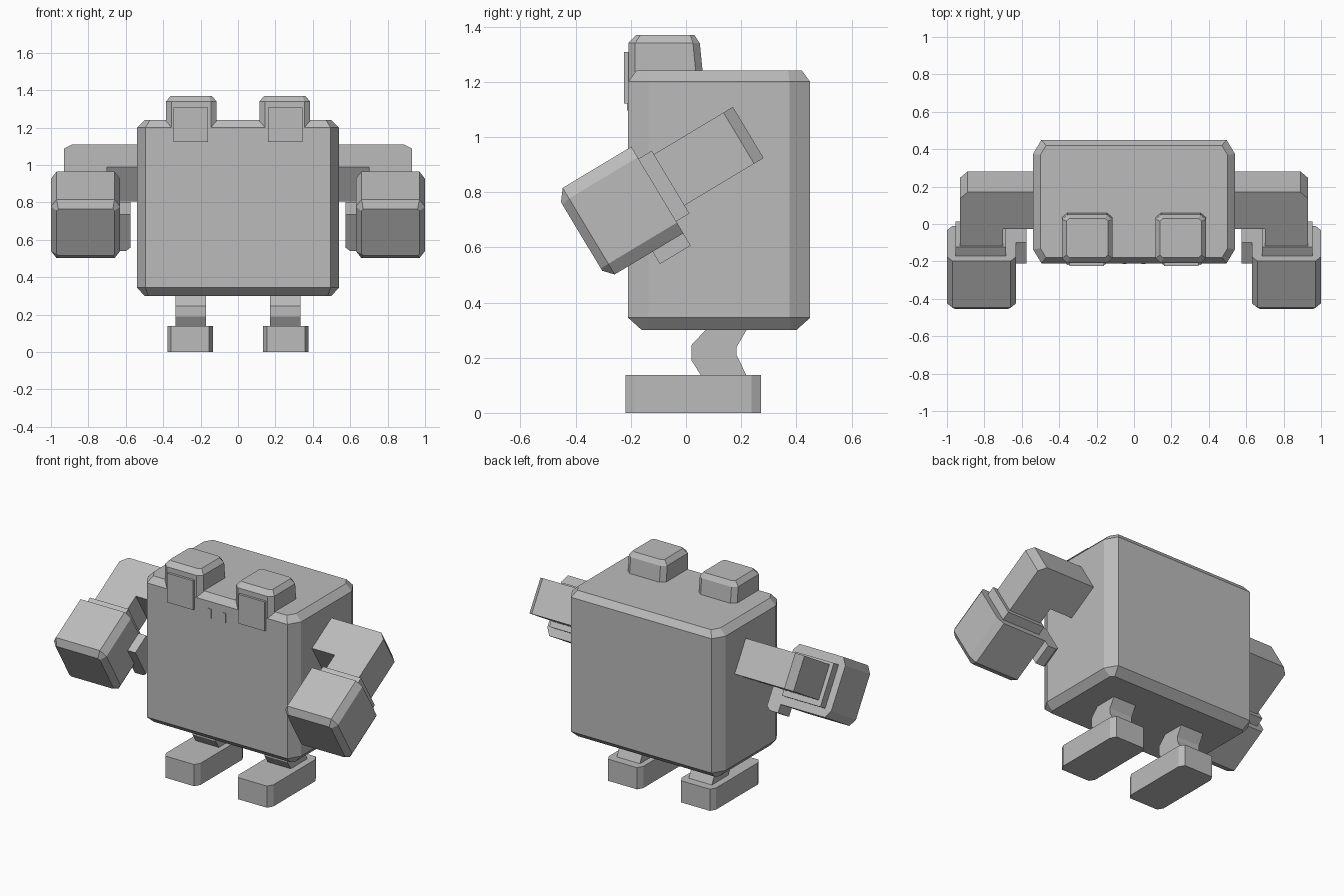
import bpy, bmesh, math
from mathutils import Matrix, Vector

if "Cube" in bpy.data.objects:
    bpy.data.objects.remove(bpy.data.objects["Cube"])

GREY = (0.5, 0.5, 0.5, 1)
mat = bpy.data.materials.new("plain grey")
mat.use_nodes = True
mat.diffuse_color = GREY
mat.node_tree.nodes["Principled BSDF"].inputs["Base Color"].default_value = GREY

# Tilted arm frame: local x across, local y up the arm's face, local z towards the hand
tilt = math.radians(31)
s, c = math.sin(tilt), math.cos(tilt)
ARM = Matrix(((1, 0, 0, 0), (0, -s, -c, 0.17), (0, c, -s, 1.109), (0, 0, 0, 1)))


def finish(name, bm, mirrored, frame):
    bmesh.ops.recalc_face_normals(bm, faces=bm.faces)
    bm.transform(frame)
    mesh = bpy.data.meshes.new(name)
    bm.to_mesh(mesh)
    bm.free()
    mesh.materials.append(mat)
    obj = bpy.data.objects.new(name, mesh)
    bpy.context.collection.objects.link(obj)
    if mirrored:
        obj.modifiers.new("mirror", "MIRROR").use_clip = False
    return obj


def loft(name, rings, mirrored=True, frame=Matrix()):
    """Join cut-corner rectangles: each ring is (z, x0, x1, y0, y1, cut_x, cut_y)."""
    bm = bmesh.new()
    loops = []
    for z, x0, x1, y0, y1, a, b in rings:
        pts = [(x0 + a, y0), (x1 - a, y0), (x1, y0 + b), (x1, y1 - b),
               (x1 - a, y1), (x0 + a, y1), (x0, y1 - b), (x0, y0 + b)]
        loops.append([bm.verts.new((x, y, z)) for x, y in pts])
    bm.faces.new(loops[0])
    bm.faces.new(loops[-1])
    for low, high in zip(loops, loops[1:]):
        for i in range(8):
            j = (i + 1) % 8
            bm.faces.new((low[i], low[j], high[j], high[i]))
    return finish(name, bm, mirrored, frame)


def prism(name, points, depth, mirrored=True, frame=Matrix()):
    """Extrude a flat outline along a vector."""
    bm = bmesh.new()
    face = bm.faces.new([bm.verts.new(p) for p in points])
    out = bmesh.ops.extrude_face_region(bm, geom=[face], use_keep_orig=True)
    verts = [v for v in out["geom"] if isinstance(v, bmesh.types.BMVert)]
    bmesh.ops.translate(bm, verts=verts, vec=Vector(depth))
    return finish(name, bm, mirrored, frame)


def box(name, x0, x1, y0, y1, z0, z1, frame=Matrix()):
    outline = [(x0, y0, z0), (x1, y0, z0), (x1, y1, z0), (x0, y1, z0)]
    return prism(name, outline, (0, 0, z1 - z0), True, frame)


# Body block with chamfered corners and rims
loft("body", [
    (0.30, -0.50, 0.50, -0.16, 0.40, 0.02, 0.02),
    (0.345, -0.54, 0.54, -0.21, 0.45, 0.045, 0.075),
    (1.20, -0.54, 0.54, -0.21, 0.45, 0.045, 0.075),
    (1.24, -0.50, 0.50, -0.18, 0.42, 0.03, 0.05)], mirrored=False)

# Eye bumps, eye plates and nostrils
loft("eye_bumps", [
    (1.19, 0.115, 0.385, -0.209, 0.065, 0.03, 0.025),
    (1.34, 0.115, 0.385, -0.209, 0.05, 0.03, 0.025),
    (1.37, 0.14, 0.36, -0.18, 0.03, 0.015, 0.015)])
box("eye_plates", 0.16, 0.345, -0.224, -0.20, 1.122, 1.308)
box("nostrils", 0.04, 0.062, -0.214, -0.20, 1.095, 1.155)

# Feet and bent legs
loft("feet", [(z, 0.135, 0.378, -0.22, 0.272, 0.02, 0.035) for z in (0, 0.138)])
leg = [(0.08, 0.31), (0.02, 0.246), (0.02, 0.19), (0.058, 0.13),
       (0.222, 0.13), (0.183, 0.21), (0.183, 0.238), (0.225, 0.31)]
prism("legs", [(0.172, y, z) for y, z in leg], (0.163, 0, 0))

# Arms: outward shoulder turning into a forearm
arm = [(0.5, 0), (0.89, 0), (0.93, 0.04), (0.93, 0.35),
       (0.70, 0.35), (0.70, 0.23), (0.5, 0.23)]
prism("arms", [(x, -0.216, u) for x, u in arm], (0, 0.216, 0), frame=ARM)
box("cuffs", 0.685, 0.955, -0.25, 0.015, 0.334, 0.40, ARM)

# Hands and thumbs
loft("hands", [
    (0.39, 0.63, 1.0, -0.30, 0.066, 0.03, 0.045),
    (0.68, 0.63, 1.0, -0.30, 0.066, 0.03, 0.045),
    (0.712, 0.66, 0.97, -0.265, 0.025, 0.01, 0.01)], frame=ARM)
thumb = [(0.575, -0.125), (0.66, -0.125), (0.66, -0.352), (0.60, -0.352), (0.575, -0.33)]
prism("thumbs", [(x, v, 0.39) for x, v in thumb], (0, 0, 0.13), frame=ARM)
